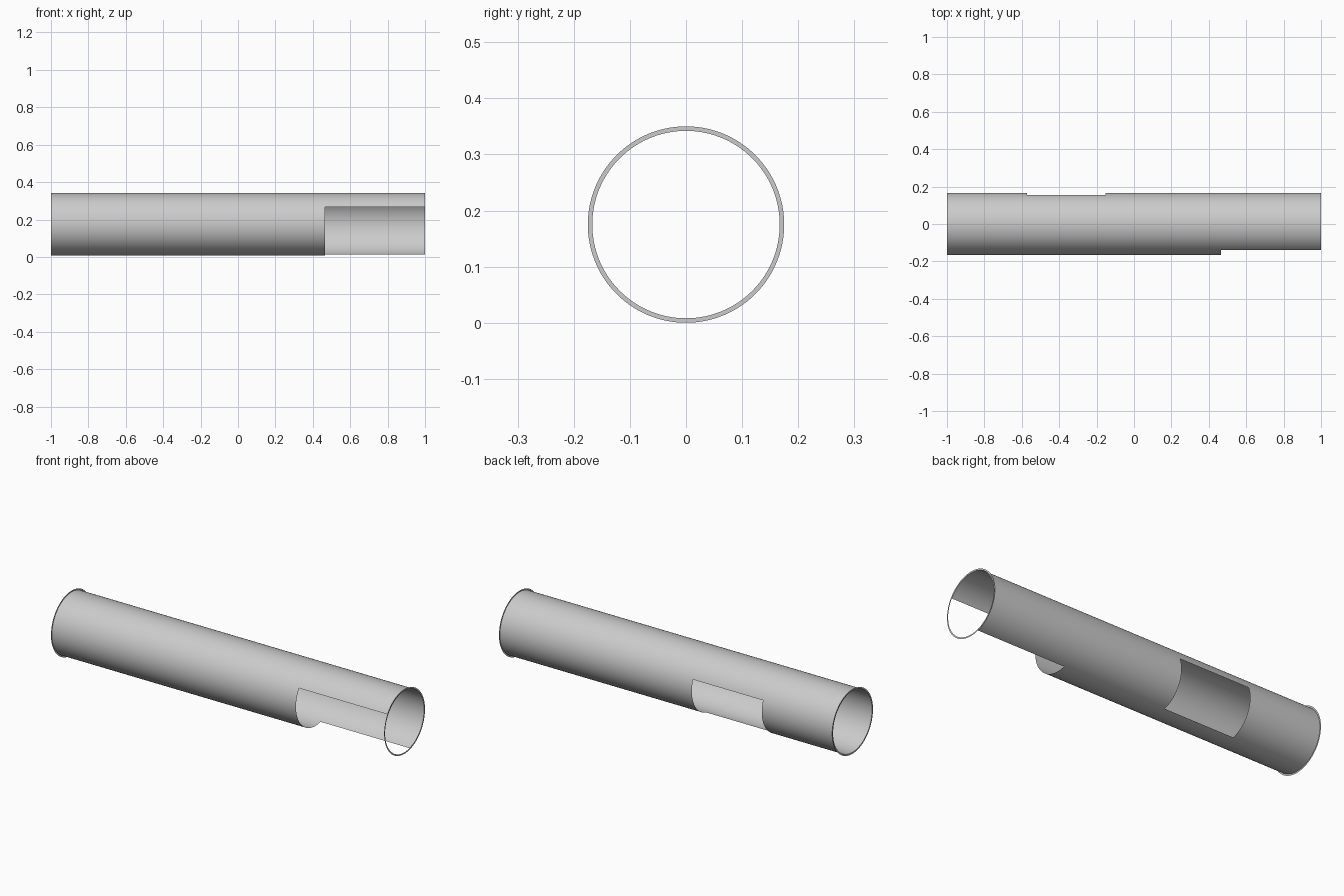
import bpy, bmesh
from math import cos, sin, radians

if "Cube" in bpy.data.objects:
    bpy.data.objects.remove(bpy.data.objects["Cube"])

R_WALL, R_RIM, STEP = 0.167, 0.175, 3      # angles measured from +y towards +z
N = 360 // STEP
STATIONS = [-1.0, -0.572, -0.152, 0.465, 1.0]

# (lengthwise span index, start angle, end angle) of each opening
OPENINGS = [(1, -75, 21), (3, 147, 285)]


def ring(bm, x, r):
    return [bm.verts.new((x, r * cos(radians(i * STEP)), R_RIM + r * sin(radians(i * STEP))))
            for i in range(N)]


def is_open(span, i):
    a = (i + 0.5) * STEP
    return any(span == s and (a - lo) % 360 < hi - lo for s, lo, hi in OPENINGS)


def make(name, rings, skip, smooth):
    bm = bmesh.new()
    loops = [ring(bm, x, r) for x, r in rings]
    for s, (a, b) in enumerate(zip(loops, loops[1:])):
        for i in range(N):
            if not skip(s, i):
                j = (i + 1) % N
                f = bm.faces.new((a[i], a[j], b[j], b[i]))
                f.smooth = smooth
    bmesh.ops.delete(bm, geom=[v for v in bm.verts if not v.link_faces], context='VERTS')
    me = bpy.data.meshes.new(name)
    bm.to_mesh(me)
    bm.free()
    ob = bpy.data.objects.new(name, me)
    bpy.context.collection.objects.link(ob)
    return ob


# Thin tube wall with the two openings left out
make("tube_wall", [(x, R_WALL) for x in STATIONS], is_open, True)

# Flat rims at both ends
make("left_rim", [(-1, R_RIM), (-1, R_WALL)], lambda s, i: False, False)
make("right_rim", [(1, R_WALL), (1, R_RIM)], lambda s, i: False, False)
